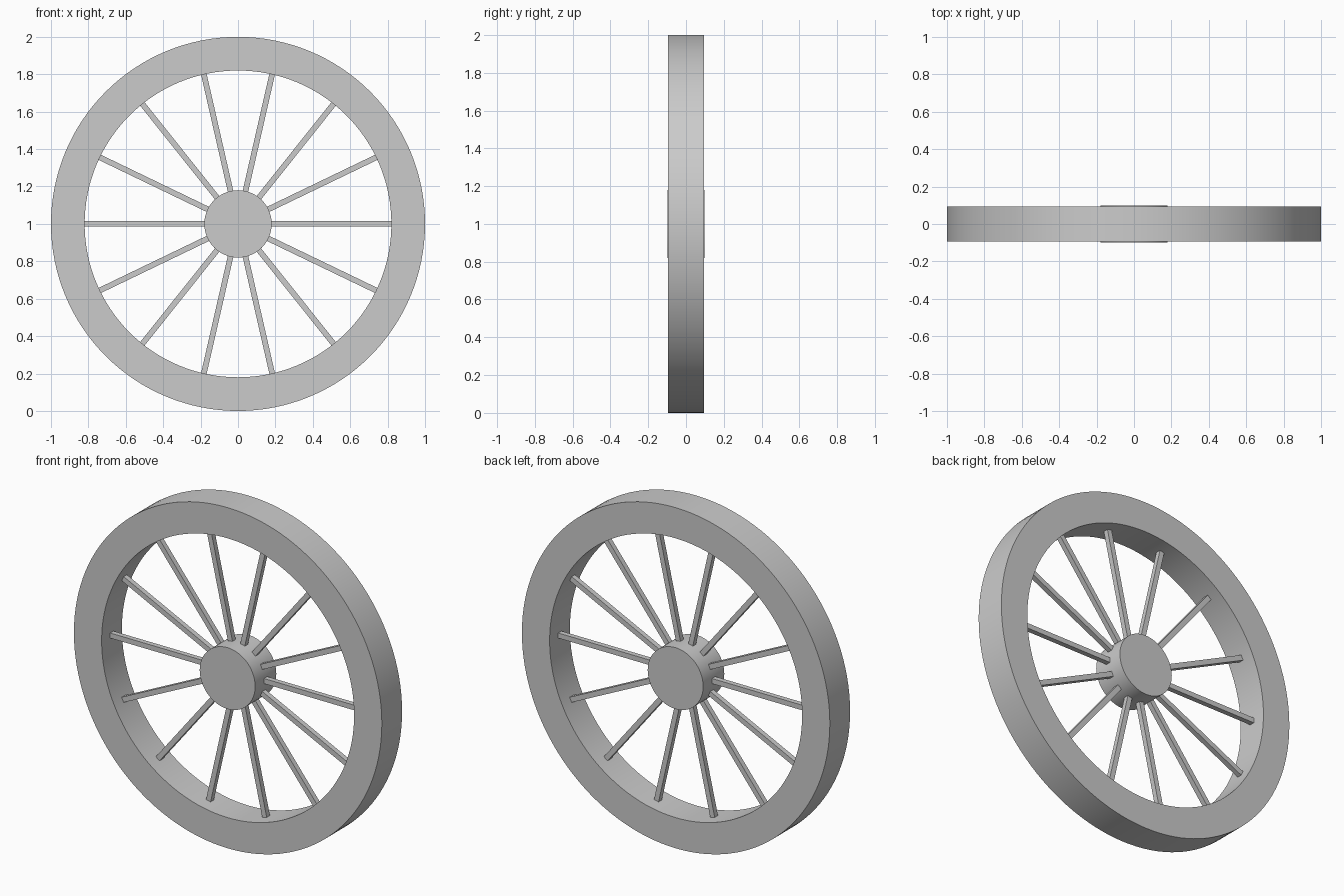
import bpy, bmesh, math
from mathutils import Matrix, Vector

cube = bpy.data.objects.get("Cube")
if cube:
    bpy.data.objects.remove(cube, do_unlink=True)

CENTRE = Vector((0, 0, 1))
SPOKES = 14
RIM_INNER, RIM_OUTER, RIM_HALF = 0.82, 1.0, 0.094
HUB_RADIUS, HUB_HALF = 0.18, 0.098
SPOKE_WIDTH = 0.03

grey = bpy.data.materials.new("plain grey")
grey.use_nodes = True
colour = (0.6, 0.6, 0.6, 1)
grey.diffuse_color = colour
grey.node_tree.nodes["Principled BSDF"].inputs["Base Color"].default_value = colour


def finish(name, bm, smooth):
    """Turn a bmesh into a wheel part placed at the axle."""
    bmesh.ops.recalc_face_normals(bm, faces=bm.faces)
    mesh = bpy.data.meshes.new(name)
    bm.to_mesh(mesh)
    bm.free()
    mesh.materials.append(grey)
    obj = bpy.data.objects.new(name, mesh)
    obj.location = CENTRE
    bpy.context.collection.objects.link(obj)
    if smooth:
        bpy.ops.object.select_all(action='DESELECT')
        obj.select_set(True)
        bpy.context.view_layer.objects.active = obj
        bpy.ops.object.shade_smooth_by_angle(angle=math.radians(30))
    return obj


# Rim: a rectangular section spun around the axle
bm = bmesh.new()
section = [bm.verts.new((r, y, 0)) for r, y in (
    (RIM_INNER, -RIM_HALF), (RIM_OUTER, -RIM_HALF),
    (RIM_OUTER, RIM_HALF), (RIM_INNER, RIM_HALF))]
edges = [bm.edges.new((section[i], section[(i + 1) % 4])) for i in range(4)]
bmesh.ops.spin(bm, geom=section + edges, cent=(0, 0, 0), axis=(0, 1, 0),
               angle=math.tau, steps=128, use_merge=True)
bmesh.ops.remove_doubles(bm, verts=bm.verts, dist=0.0001)
finish("rim", bm, True)

# Hub: a solid drum along the axle
bm = bmesh.new()
bmesh.ops.create_cone(bm, cap_ends=True, segments=96, radius1=HUB_RADIUS,
                      radius2=HUB_RADIUS, depth=2 * HUB_HALF,
                      matrix=Matrix.Rotation(math.pi / 2, 4, 'X'))
finish("hub", bm, True)

# Spokes: square bars from inside the hub to the rim
inner, outer = HUB_RADIUS - 0.02, RIM_INNER + 0.003
for i in range(SPOKES):
    bm = bmesh.new()
    place = (Matrix.Rotation(math.tau * i / SPOKES, 4, 'Y')
             @ Matrix.Translation(((inner + outer) / 2, 0, 0))
             @ Matrix.Diagonal((outer - inner, SPOKE_WIDTH, SPOKE_WIDTH, 1)))
    bmesh.ops.create_cube(bm, size=1, matrix=place)
    finish(f"spoke_{i + 1}", bm, False)
